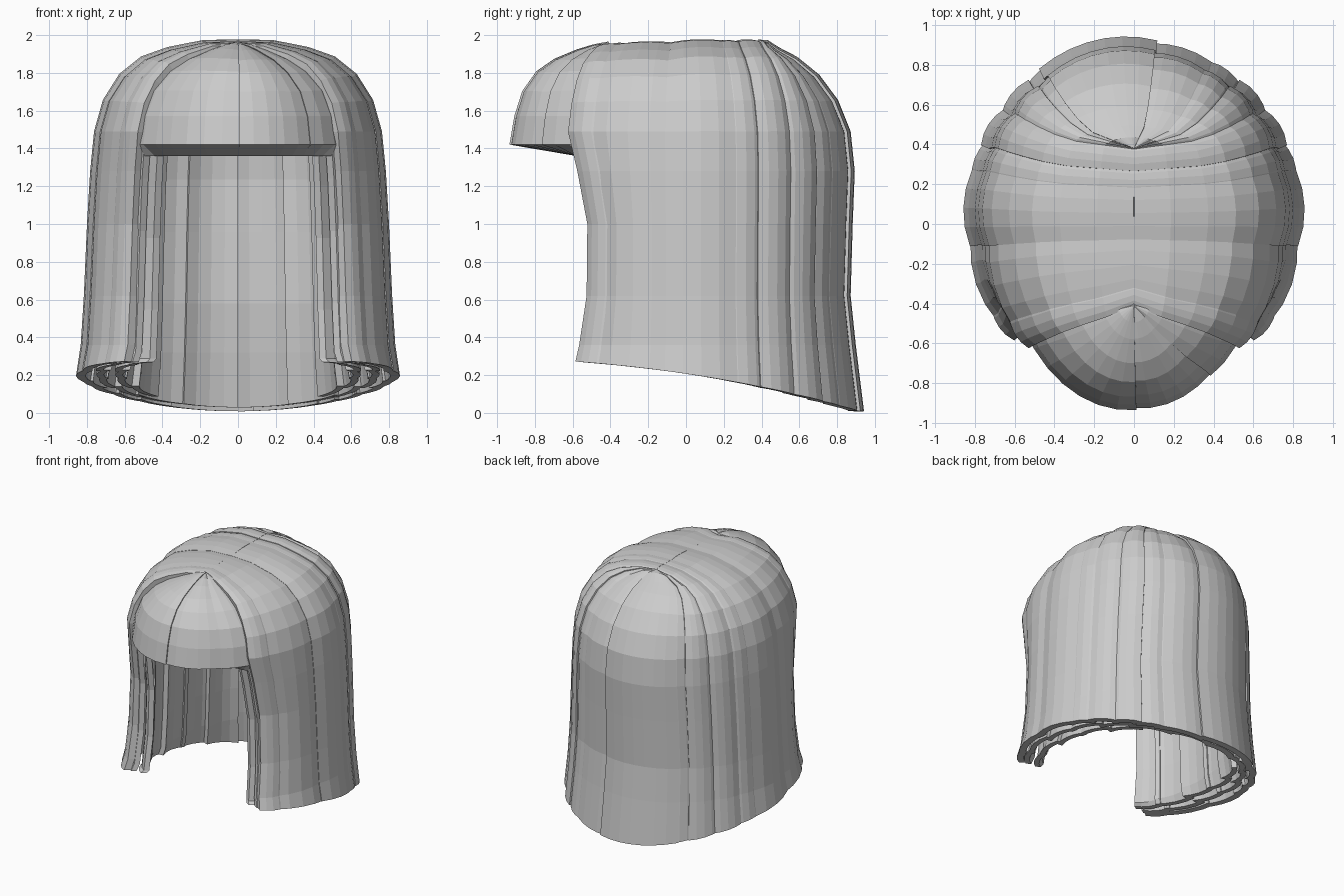
import bpy, bmesh, math
from mathutils import Vector

if "Cube" in bpy.data.objects:
    bpy.data.objects.remove(bpy.data.objects["Cube"])

# Strand profiles from parting to hem:
# (x fraction, back y fraction, front y fraction, height); None = hem height
LONG = [(0, 0, 0, 1.965), (.22, .1, .3, 1.96), (.44, .2, .55, 1.92), (.6, .37, .75, 1.87),
        (.73, .57, .95, 1.78), (.83, .75, 1.1, 1.65), (.885, .87, 1.2, 1.49),
        (.91, .91, .95, 1.28), (.93, .89, .68, 1.0), (.95, .87, .7, .62),
        (.97, .92, .9, .36), (1, 1, 1, None)]
FRINGE = [(0, 0, 0, 1.955), (.14, .16, .16, 1.94), (.27, .32, .32, 1.915), (.49, .55, .55, 1.865),
          (.68, .73, .73, 1.8), (.86, .87, .87, 1.7), (.96, .95, .95, 1.57), (1, 1, 1, 1.42)]


def hem_height(y):
    return max(0, .207 - .15 * y - .07 * y * y)


def build(name, outer, inner):
    """Closed slab between two equal grids of points."""
    rows, cols = len(outer), len(outer[0])
    bm = bmesh.new()
    o = [[bm.verts.new(p) for p in r] for r in outer]
    i = [[bm.verts.new(p) for p in r] for r in inner]
    for r in range(rows - 1):
        for c in range(cols - 1):
            bm.faces.new((o[r][c], o[r + 1][c], o[r + 1][c + 1], o[r][c + 1]))
            bm.faces.new((i[r][c], i[r][c + 1], i[r + 1][c + 1], i[r + 1][c]))
        for c in (0, cols - 1):
            bm.faces.new((o[r][c], i[r][c], i[r + 1][c], o[r + 1][c]))
    for r in (0, rows - 1):
        for c in range(cols - 1):
            bm.faces.new((o[r][c], o[r][c + 1], i[r][c + 1], i[r][c]))
    bmesh.ops.remove_doubles(bm, verts=bm.verts, dist=.0005)
    bmesh.ops.recalc_face_normals(bm, faces=bm.faces)
    mesh = bpy.data.meshes.new(name)
    bm.to_mesh(mesh)
    bm.free()
    bpy.context.collection.objects.link(bpy.data.objects.new(name, mesh))


def strand(name, a0, a1, lift=0, tilt=0, side=1, rx=.835, ry=.925, drop=0, thick=.05,
           bulge=.02, segs=4, fringe=False):
    """Strand whose hem spans angles a0..a1 (degrees, 0 = front, 90 = side)."""
    outer, inner = [], []
    for fx, fb, ff, z in (FRINGE if fringe else LONG):
        ro, ri = [], []
        for k in range(segs + 1):
            u = k / segs
            a = math.radians(a0 + (a1 - a0) * u)
            hx, hy = side * rx * math.sin(a), -ry * math.cos(a)
            root = -.41 if fringe else max(-.41, min(.38, hy * .68))
            w = max(0, min(1, -hy / .5))
            fy = fb + (ff - fb) * w
            zz = hem_height(hy) if z is None else z - drop * (1 - fx * .5)
            p = Vector((hx * fx, root + (hy - root) * fy, zz))
            radial = Vector((hx / rx ** 2, hy / ry ** 2, 0)).normalized()
            f = max(0, min(1, (1.97 - zz) / .5)) ** .5
            n = (radial * f + Vector((0, 0, 1.02 - f if f < 1 else 0))).normalized()
            grow = min(1, .4 + f)
            off = (lift + tilt * (u - .5) + bulge * (1 - (2 * u - 1) ** 2)) * grow
            ro.append(p + n * off)
            if fringe:
                # fringe is a solid wedge reaching back to the side hair
                ri.append(Vector((hx * fx * .9, -.36 - .22 * fy, zz - .06)))
            else:
                ri.append(p + n * (off - thick))
        outer.append(ro)
        inner.append(ri)
    build(name, outer, inner)


# Fringe: left panel, right panel and narrow right end panel
strand("fringe_left", -56, 1, rx=.66, lift=.01, segs=7, fringe=True, bulge=.01)
strand("fringe_right", 0, 36, rx=.66, segs=5, fringe=True, bulge=.01)
strand("fringe_right_end", 35, 56, rx=.66, lift=.008, segs=3, fringe=True, bulge=.008)

# Outer and inner side curtains, mirrored left and right
SIDE = [(49, 62, -.03, .01), (57, 85, -.015, .01), (83, 107, .006, .02), (104, 117, 0, -.01),
        (115, 129, .006, -.015), (126, 141, 0, .015), (138, 153, -.012, .01)]
INNER = [(51, 66), (63, 84), (81, 101), (98, 118), (115, 135)]
for side, label in ((1, "right"), (-1, "left")):
    for n, (a0, a1, lift, tilt) in enumerate(SIDE):
        strand(f"side_strand_{label}_{n}", a0, a1, lift, tilt, side)
    for layer, rx in enumerate((.73, .63)):
        for n, (a0, a1) in enumerate(INNER):
            strand(f"inner_strand_{label}_{layer}_{n}", a0, a1, .015 * (n % 2), .02, side,
                   rx=rx, ry=.9 - .02 * layer, drop=.07 * (layer + 1), thick=.04)

# Back: wide overlapping panel, narrower panel and an inner lining
strand("back_panel_left", 172, 214, .012, .01, segs=7, bulge=.012)
strand("back_panel_right", 147, 174, -.012, 0, segs=5, bulge=.015)
for n in range(4):
    strand(f"back_lining_{n}", 134 + n * 23, 158 + n * 23, .012 * (n % 2), 0, rx=.76, ry=.85,
           drop=.08, thick=.05)
